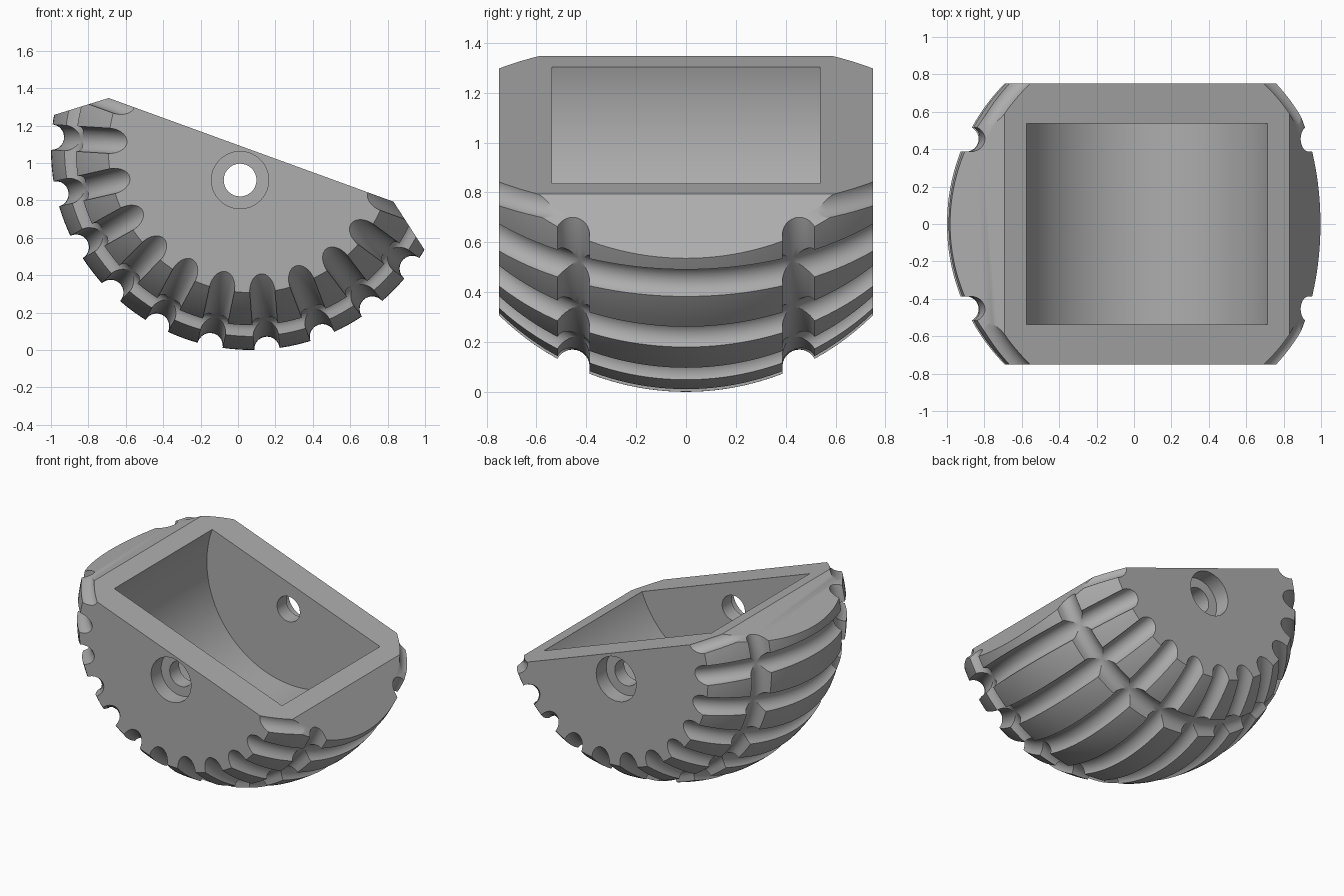
import bpy, bmesh
from math import sin, cos, pi, radians, sqrt
from mathutils import Matrix, Vector

default = bpy.data.objects.get("Cube")
if default:
    bpy.data.objects.remove(default, do_unlink=True)

R = 1.07           # ball radius
HALF = 0.75        # half width between the flat sides
GROOVE = 0.068     # groove radius
RING_Y = 0.455     # offset of the two ring grooves
PITCH = pi / 11    # angle between the cross grooves


def revolve(bm, profile, steps, start=0.0, sweep=2 * pi, loop=False, matrix=Matrix()):
    """Turn a (radius, y) profile about the y axis; loop marks a closed profile."""
    full = sweep > 6.28
    count = steps if full else steps + 1
    rows = []
    for i in range(count):
        a = start + sweep * i / steps
        rows.append([bm.verts.new(matrix @ Vector((r * cos(a), y, r * sin(a))))
                     for r, y in profile])
    n = len(profile)
    for i in range(steps):
        a, b = rows[i], rows[(i + 1) % count]
        for j in range(n if loop else n - 1):
            k = (j + 1) % n
            bm.faces.new((a[j], a[k], b[k], b[j]))
    if not loop:
        bm.faces.new([row[0] for row in rows])
        bm.faces.new([row[-1] for row in rows])
    elif not full:
        bm.faces.new(rows[0])
        bm.faces.new(rows[-1])


def finish(bm, name):
    bmesh.ops.recalc_face_normals(bm, faces=bm.faces)
    mesh = bpy.data.meshes.new(name)
    bm.to_mesh(mesh)
    bm.free()
    obj = bpy.data.objects.new(name, mesh)
    bpy.context.collection.objects.link(obj)
    return obj


# Body: ball with flat sides, halved, with a bevel at each end
bm = bmesh.new()
arc = [HALF * (2 * i / 40 - 1) for i in range(41)]
revolve(bm, [(sqrt(R * R - y * y), y) for y in arc], 132, start=0.01)
for point, normal in (((0, 0, 0), (0, 0, 1)),
                      ((0.81, 0, 0), (0.185, 0, 0.244)),
                      ((-0.81, 0, 0), (-0.185, 0, 0.244))):
    cut = bmesh.ops.bisect_plane(bm, geom=bm.verts[:] + bm.edges[:] + bm.faces[:],
                                 plane_co=point, plane_no=normal, clear_outer=True)
    edges = [e for e in cut["geom_cut"] if isinstance(e, bmesh.types.BMEdge)]
    bmesh.ops.contextual_create(bm, geom=edges)
body = finish(bm, "bowl_body")

# Cross grooves: round tubes following the ball from side to side
bm = bmesh.new()
circle = [(R + GROOVE * cos(2 * pi * (i + 0.5) / 24), GROOVE * sin(2 * pi * (i + 0.5) / 24))
          for i in range(24)]
for k in range(12):
    turn = Matrix.Rotation(k * PITCH, 4, 'Y') @ Matrix.Rotation(-pi / 2, 4, 'X')
    revolve(bm, circle, 56, start=radians(-55), sweep=radians(110), loop=True, matrix=turn)
cross_grooves = finish(bm, "cross_groove_cutter")

# Ring grooves: round-bottomed channels around the ball
bm = bmesh.new()
ring_r = sqrt(R * R - RING_Y ** 2)
for side in (-1, 1):
    channel = [(ring_r - GROOVE * sin(pi * i / 14), side * RING_Y + GROOVE * cos(pi * i / 14))
               for i in range(15)]
    channel += [(ring_r + 0.15, side * RING_Y - GROOVE), (ring_r + 0.15, side * RING_Y + GROOVE)]
    revolve(bm, channel, 132, start=0.013, loop=True)
ring_grooves = finish(bm, "ring_groove_cutter")

# Cavity: half-round trough
bm = bmesh.new()
revolve(bm, [(0.685, -0.537), (0.685, 0.537)], 128, start=0.011)
cavity = finish(bm, "cavity_cutter")

# Axle hole with a counterbore on both sides
bm = bmesh.new()
revolve(bm, [(0.153, -1), (0.153, -0.64), (0.0875, -0.64),
             (0.0875, 0.64), (0.153, 0.64), (0.153, 1)], 48,
        matrix=Matrix.Translation((0, 0, -0.172)))
axle_hole = finish(bm, "axle_hole_cutter")

# Cut everything out of the body
bpy.context.view_layer.objects.active = body
for cutter in (cavity, axle_hole, cross_grooves, ring_grooves):
    mod = body.modifiers.new(cutter.name, 'BOOLEAN')
    mod.operation = 'DIFFERENCE'
    mod.solver = 'EXACT'
    mod.object = cutter
    bpy.ops.object.modifier_apply(modifier=mod.name)
    bpy.data.objects.remove(cutter, do_unlink=True)

# Tip the bowl and stand it on the ground
body.data.transform(Matrix.Translation((0.07, 0, R)) @ Matrix.Rotation(radians(20), 4, 'Y'))

# Plain grey finish
grey = bpy.data.materials.new("plain_grey")
grey.use_nodes = True
colour = (0.42, 0.42, 0.42, 1)
grey.diffuse_color = colour
grey.node_tree.nodes["Principled BSDF"].inputs["Base Color"].default_value = colour
body.data.materials.clear()
body.data.materials.append(grey)

bpy.ops.object.select_all(action='DESELECT')
body.select_set(True)
bpy.ops.object.shade_smooth_by_angle(angle=radians(25))
